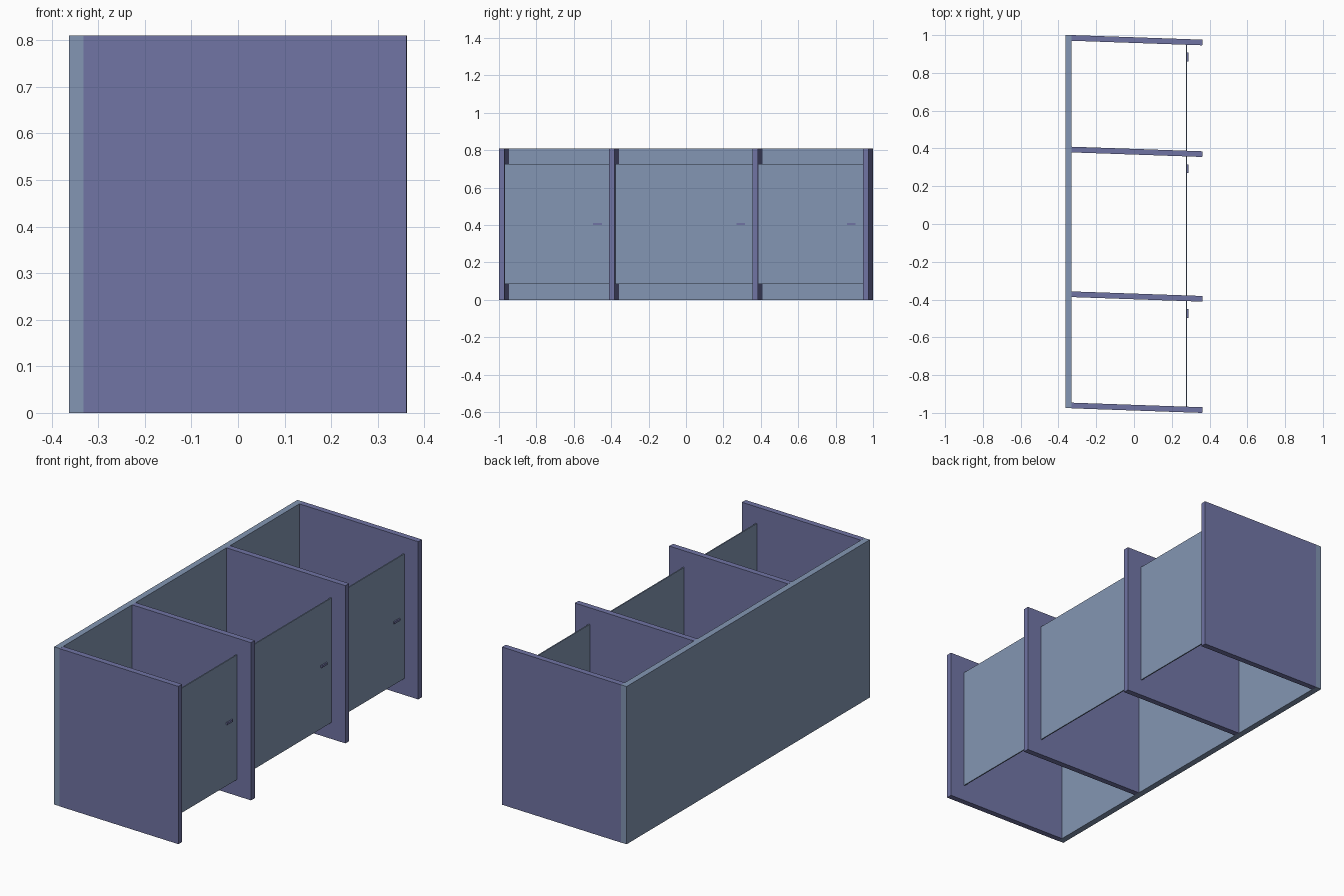
import bpy, math

if "Cube" in bpy.data.objects:
    bpy.data.objects.remove(bpy.data.objects["Cube"])

HEIGHT = 0.81


def material(name, rgb):
    m = bpy.data.materials.new(name)
    m.diffuse_color = (*rgb, 1.0)
    m.use_nodes = True
    m.node_tree.nodes["Principled BSDF"].inputs["Base Color"].default_value = m.diffuse_color
    return m


BLUE = material("grey blue", (0.227, 0.305, 0.451))
PURPLE = material("dusty purple", (0.162, 0.174, 0.371))


def box(name, lo, hi, mat, turn=0.0):
    """Box between two corners, optionally turned about its own vertical axis."""
    centre = [(a + b) / 2 for a, b in zip(lo, hi)]
    bpy.ops.mesh.primitive_cube_add(size=1, location=centre, rotation=(0, 0, turn))
    ob = bpy.context.object
    ob.name = name
    ob.scale = [b - a for a, b in zip(lo, hi)]
    bpy.ops.object.transform_apply(location=False, rotation=False, scale=True)
    ob.data.materials.append(mat)
    return ob


# Long back wall
box("back_wall", (-0.363, -0.974, 0), (-0.331, 1.0, HEIGHT), BLUE)

# Four slightly turned partitions
TURN = math.radians(-2)
partitions = [-0.973, -0.384, 0.382, 0.973]
for i, y in enumerate(partitions):
    box(f"partition_{i + 1}", (-0.331, y - 0.015, 0), (0.362, y + 0.015, HEIGHT), PURPLE, TURN)

# A thin door and its handle between each pair of partitions
DOOR_X = 0.278
shift = (DOOR_X - 0.0155) * math.tan(TURN)
for i, (a, b) in enumerate(zip(partitions, partitions[1:])):
    box(f"door_{i + 1}", (DOOR_X - 0.003, a + shift + 0.013, 0.085),
        (DOOR_X + 0.003, b + shift - 0.013, 0.725), BLUE)
    box(f"door_handle_{i + 1}", (DOOR_X, b - 0.113, 0.400),
        (DOOR_X + 0.010, b - 0.066, 0.411), PURPLE)
